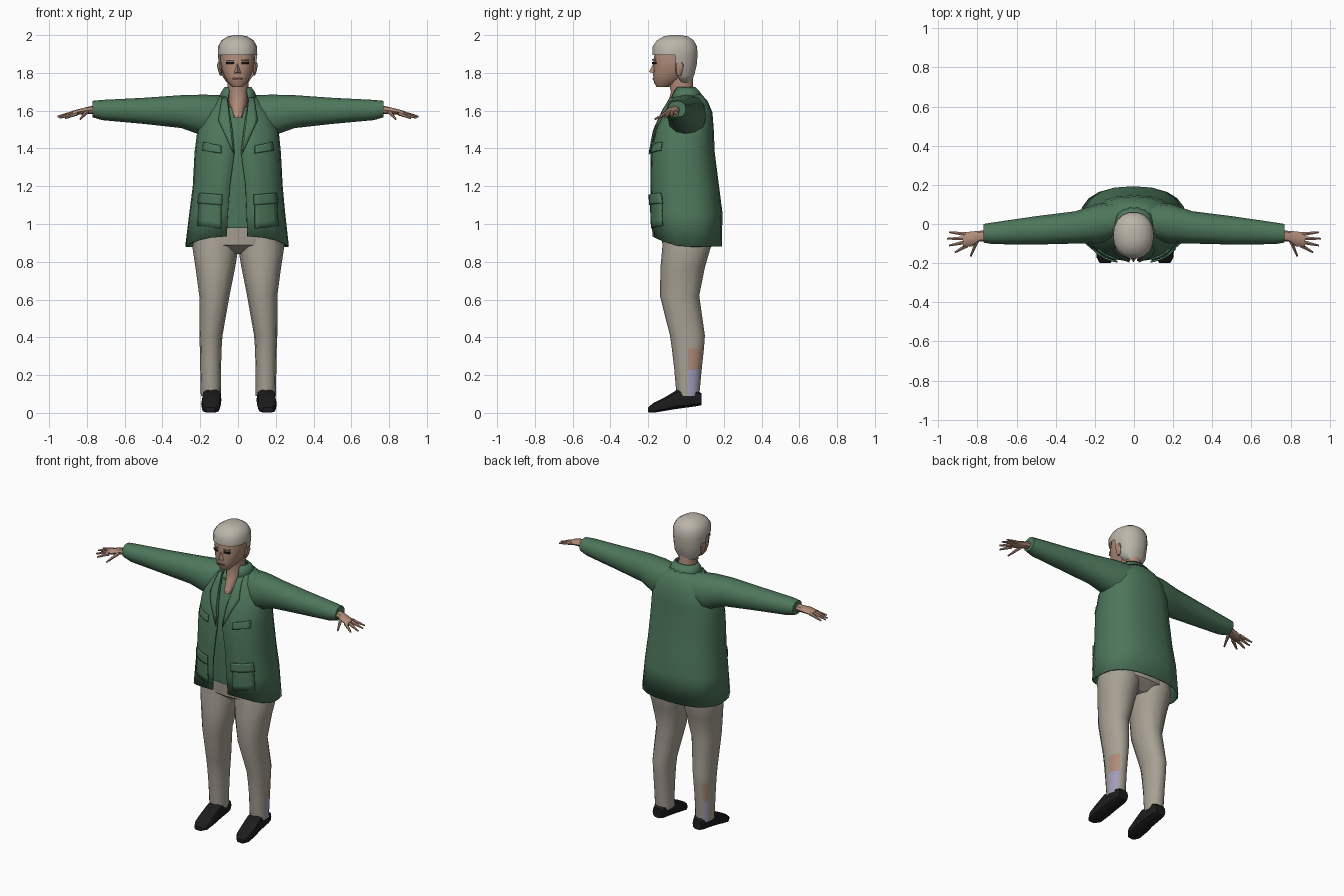
import bpy, bmesh, math
from mathutils import Vector


def material(name, rgb):
    m = bpy.data.materials.new(name)
    m.diffuse_color = (*rgb, 1)
    return m


GREEN = material("green cloth", (0.075, 0.185, 0.105))
PANTS = material("taupe cloth", (0.39, 0.355, 0.295))
HAIR = material("grey hair", (0.50, 0.465, 0.40))
SKIN = material("skin", (0.43, 0.26, 0.19))
BLACK = material("black leather", (0.012, 0.012, 0.013))
SOCK = material("lavender sock", (0.36, 0.34, 0.50))
LIP = material("lip", (0.22, 0.10, 0.075))


def finish(name, bm, mat, angle=40, thick=0):
    bmesh.ops.recalc_face_normals(bm, faces=bm.faces[:])
    me = bpy.data.meshes.new(name)
    bm.to_mesh(me)
    bm.free()
    me.materials.append(mat)
    ob = bpy.data.objects.new(name, me)
    bpy.context.collection.objects.link(ob)
    bpy.ops.object.select_all(action='DESELECT')
    ob.select_set(True)
    bpy.context.view_layer.objects.active = ob
    bpy.ops.object.shade_smooth_by_angle(angle=math.radians(angle))
    if thick:
        mod = ob.modifiers.new("thickness", 'SOLIDIFY')
        mod.thickness = thick
    return ob


def power(c, p):
    return math.copysign(abs(c) ** (2 / p), c)


def loft(name, rings, mat, axis='z', n=12, p=2.2, gaps=None, side=1, dx=0,
         hem=None, cut=None, angle=40, thick=0):
    """Rings are (position, u0, u1, v0, v1); gaps leave an opening at the front."""
    bm = bmesh.new()
    rows = []
    for k, (w, u0, u1, v0, v1) in enumerate(rings):
        ru, rv = (u1 - u0) / 2, (v1 - v0) / 2
        if gaps:
            a = math.acos((gaps[k] / ru) ** (p / 2))
            ts = [-a + (math.pi + 2 * a) * i / (n - 1) for i in range(n)]
        else:
            ts = [2 * math.pi * i / n for i in range(n)]
        row = []
        for t in ts:
            u = (u0 + u1) / 2 + ru * power(math.cos(t), p)
            v = (v0 + v1) / 2 + rv * power(math.sin(t), p)
            co = {'z': (u, v, w), 'x': (w, u, v), 'y': (u, w, v)}[axis]
            z = co[2] + (hem(t) if hem and k == 0 else 0)
            row.append(bm.verts.new((side * (co[0] + dx), co[1], z)))
        rows.append(row)
    for a, b in zip(rows, rows[1:]):
        for i in range(n - 1 if gaps else n):
            j = (i + 1) % n
            bm.faces.new((a[i], a[j], b[j], b[i]))
    if not gaps:
        bm.faces.new(rows[0])
        bm.faces.new(rows[-1])
    if cut:
        bmesh.ops.recalc_face_normals(bm, faces=bm.faces[:])
        gone = [f for f in bm.faces if cut(f.calc_center_median())]
        bmesh.ops.delete(bm, geom=gone, context='FACES')
    return finish(name, bm, mat, angle, thick)


# Jacket shell, open down the front
JACKET = [(0.88, -0.28, 0.27, -0.178, 0.19), (1.06, -0.258, 0.25, -0.188, 0.193),
          (1.20, -0.24, 0.237, -0.19, 0.175), (1.38, -0.23, 0.227, -0.188, 0.152),
          (1.50, -0.215, 0.215, -0.165, 0.147), (1.59, -0.18, 0.18, -0.125, 0.14),
          (1.65, -0.125, 0.125, -0.095, 0.115), (1.69, -0.08, 0.08, -0.075, 0.08)]
P = 2.5
loft("jacket", JACKET, GREEN, n=21, p=P, thick=0.008,
     gaps=[0.055, 0.05, 0.042, 0.018, 0.03, 0.045, 0.055, 0.06],
     hem=lambda t: 0.055 * max(0, -math.sin(t)) ** 1.5)


def front_y(x, z):
    """Depth of the jacket front at a given point."""
    for a, b in zip(JACKET, JACKET[1:]):
        if a[0] <= z <= b[0]:
            break
    f = min(1, max(0, (z - a[0]) / (b[0] - a[0])))
    _, x0, x1, y0, y1 = [s + (e - s) * f for s, e in zip(a, b)]
    q = min(0.98, abs((x - (x0 + x1) / 2) / ((x1 - x0) / 2)))
    return (y0 + y1) / 2 - (y1 - y0) / 2 * (1 - q ** P) ** (1 / P)


def plate(name, quad, mat, side, lift):
    """A curved panel lying on the jacket front, from four (x, z) corners."""
    bm = bmesh.new()
    c = [Vector(q) for q in quad]
    m = 5
    grid = []
    for i in range(m + 1):
        a, b = c[0].lerp(c[3], i / m), c[1].lerp(c[2], i / m)
        pts = [a.lerp(b, j / m) for j in range(m + 1)]
        grid.append([bm.verts.new((side * q.x, front_y(q.x, q.y) - lift, q.y)) for q in pts])
    for i in range(m):
        for j in range(m):
            bm.faces.new((grid[i][j], grid[i][j + 1], grid[i + 1][j + 1], grid[i + 1][j]))
    return finish(name, bm, mat, 40, 0.008)


# Shirt, hips and neck
loft("shirt", [(0.98, -0.18, 0.18, -0.15, 0.14), (1.2, -0.18, 0.18, -0.165, 0.13),
               (1.42, -0.18, 0.18, -0.16, 0.11), (1.54, -0.15, 0.15, -0.125, 0.1),
               (1.62, -0.1, 0.1, -0.08, 0.09)], GREEN, n=16, p=2.4)
loft("hips", [(0.84, -0.1, 0.1, -0.06, 0.08), (0.89, -0.23, 0.235, -0.125, 0.135),
              (1.02, -0.21, 0.21, -0.135, 0.14)], PANTS, n=16)
loft("neck", [(1.56, -0.03, 0.03, -0.13, 0.0), (1.64, -0.05, 0.05, -0.095, 0.05),
              (1.70, -0.055, 0.055, -0.08, 0.04), (1.79, -0.055, 0.055, -0.1, 0.035)], SKIN)

# Stand collar with a flap turned over at the back
loft("collar", [(1.655, -0.105, 0.105, -0.095, 0.095), (1.70, -0.09, 0.09, -0.075, 0.075),
                (1.725, -0.072, 0.072, -0.06, 0.05)], GREEN, n=14,
     gaps=[0.055, 0.05, 0.045], thick=0.008,
     hem=lambda t: 0.015 * max(0, math.sin(t)))


def tube(bm, p0, p1, r0, r1, seg=6):
    """Tapered rod between two points."""
    p0, p1 = Vector(p0), Vector(p1)
    d = p1 - p0
    rot = d.to_track_quat('Z', 'Y')
    made = bmesh.ops.create_cone(bm, cap_ends=True, segments=seg, radius1=r0,
                                 radius2=r1, depth=d.length)
    for v in made["verts"]:
        v.co = rot @ v.co + (p0 + p1) / 2


for side, word in ((1, "left"), (-1, "right")):
    # Lapels and pockets
    plate(word + "_lapel", [(0.022, 1.37), (0.105, 1.55), (0.085, 1.67), (0.058, 1.67)],
          GREEN, side, 0.010)
    plate(word + "_chest_pocket", [(0.09, 1.375), (0.19, 1.39), (0.185, 1.435), (0.09, 1.415)],
          GREEN, side, 0.008)
    plate(word + "_hip_pocket", [(0.09, 0.975), (0.215, 0.99), (0.205, 1.15), (0.09, 1.14)],
          GREEN, side, 0.008)
    plate(word + "_pocket_flap", [(0.085, 1.10), (0.215, 1.11), (0.205, 1.165), (0.085, 1.155)],
          GREEN, side, 0.014)
    # Sleeve
    loft(word + "_sleeve", [(0.05, -0.06, 0.115, 1.46, 1.68), (0.18, -0.1, 0.105, 1.465, 1.685),
                            (0.30, -0.1, 0.065, 1.508, 1.682), (0.50, -0.105, 0.04, 1.53, 1.668),
                            (0.72, -0.103, 0.008, 1.55, 1.657), (0.77, -0.095, -0.0, 1.565, 1.652)],
         GREEN, 'x', n=12, side=side)
    # Hand
    loft(word + "_palm", [(0.74, -0.085, -0.03, 1.58, 1.63), (0.79, -0.09, -0.035, 1.583, 1.622),
                          (0.83, -0.115, -0.038, 1.58, 1.612), (0.875, -0.118, -0.045, 1.575, 1.6)],
         SKIN, 'x', n=8, side=side)
    bm = bmesh.new()
    for base, tip in (((0.86, -0.052, 1.59), (0.945, -0.042, 1.572)),
                      ((0.865, -0.073, 1.59), (0.955, -0.075, 1.568)),
                      ((0.865, -0.093, 1.587), (0.945, -0.11, 1.562)),
                      ((0.855, -0.11, 1.585), (0.915, -0.145, 1.56)),
                      ((0.80, -0.08, 1.595), (0.835, -0.165, 1.555))):
        tube(bm, (side * base[0], *base[1:]), (side * tip[0], *tip[1:]), 0.012, 0.005)
    finish(word + "_fingers", bm, SKIN)
    # Trouser leg, with bare ankle and sock showing on the outer side
    leg = loft(word + "_leg", [(0.09, 0.093, 0.2, -0.05, 0.07), (0.23, 0.093, 0.203, -0.062, 0.083),
                               (0.34, 0.09, 0.205, -0.075, 0.095), (0.41, 0.085, 0.208, -0.085, 0.1),
                               (0.62, 0.048, 0.208, -0.138, 0.07), (0.77, 0.018, 0.228, -0.135, 0.1),
                               (0.88, 0.0, 0.245, -0.125, 0.132), (0.98, 0.0, 0.22, -0.12, 0.13)],
               PANTS, side=side, dx=0 if side > 0 else -0.003)
    leg.data.materials.append(SKIN)
    leg.data.materials.append(SOCK)
    for f in leg.data.polygons:
        if f.normal.x * side > 0.4 and f.center.z < 0.34 and f.center.y > (0 if side > 0 else 0.045):
            f.material_index = 1 if f.center.z > 0.23 else 2
    # Shoe
    loft(word + "_shoe", [(-0.2, 0.13, 0.185, 0.003, 0.03), (-0.17, 0.107, 0.202, 0.0, 0.055),
                          (-0.11, 0.1, 0.205, 0.01, 0.085), (-0.045, 0.098, 0.2, 0.02, 0.125),
                          (0.05, 0.102, 0.193, 0.033, 0.125), (0.082, 0.115, 0.183, 0.04, 0.105)],
         BLACK, 'y', n=10, p=3, side=side, dx=0 if side > 0 else -0.01)

# Head
loft("head", [(1.725, -0.03, 0.026, -0.155, -0.09), (1.75, -0.055, 0.05, -0.17, -0.04),
              (1.785, -0.075, 0.07, -0.174, 0.01), (1.82, -0.088, 0.083, -0.172, 0.035),
              (1.87, -0.095, 0.09, -0.172, 0.045), (1.93, -0.09, 0.085, -0.16, 0.04)],
     SKIN, n=16, p=2.3)

# Hair cap, cut away around the face
loft("hair", [(1.75, -0.06, 0.055, -0.05, 0.028), (1.79, -0.088, 0.083, -0.09, 0.045),
              (1.84, -0.1, 0.095, -0.165, 0.058), (1.895, -0.107, 0.102, -0.178, 0.063),
              (1.94, -0.106, 0.101, -0.178, 0.06), (1.972, -0.088, 0.083, -0.155, 0.042),
              (1.993, -0.055, 0.05, -0.12, 0.012), (2.0, -0.02, 0.015, -0.085, -0.03)],
     HAIR, n=18, p=2.2, angle=60,
     cut=lambda c: c.y < -0.04 and c.z < 1.89 or c.y < -0.13 and abs(c.x) < 0.03 and c.z < 1.90)

# Nose
bm = bmesh.new()
pts = [bm.verts.new(v) for v in ((-0.003, -0.168, 1.86), (-0.022, -0.168, 1.797),
                                 (0.017, -0.168, 1.797), (-0.003, -0.196, 1.805))]
for tri in ((0, 1, 3), (0, 3, 2), (1, 2, 3), (0, 2, 1)):
    bm.faces.new([pts[i] for i in tri])
finish("nose", bm, SKIN)


def face_strip(name, x0, x1, z0, z1, y0, y1, mat):
    """Thin painted strip on the face."""
    bm = bmesh.new()
    bm.faces.new([bm.verts.new(v) for v in ((x0, y0, z0), (x1, y1, z0), (x1, y1, z1), (x0, y0, z1))])
    return finish(name, bm, mat, 40, 0.005)


# Eyes, brows, mouth and ears
face_strip("mouth", -0.03, 0.024, 1.765, 1.772, -0.172, -0.172, LIP)
for side, word in ((1, "left"), (-1, "right")):
    a, b = -0.0025 + side * 0.02, -0.0025 + side * 0.058
    face_strip(word + "_eye", a, b, 1.847, 1.857, -0.175, -0.157, BLACK)
    face_strip(word + "_brow", a, b, 1.866, 1.874, -0.176, -0.158, HAIR)
    loft(word + "_ear", [(1.785, 0.083, 0.093, -0.05, -0.03), (1.81, 0.083, 0.102, -0.055, -0.018),
                         (1.84, 0.085, 0.108, -0.058, -0.01), (1.855, 0.087, 0.104, -0.05, -0.02)],
         SKIN, n=8, side=side, dx=-0.003 * side)
